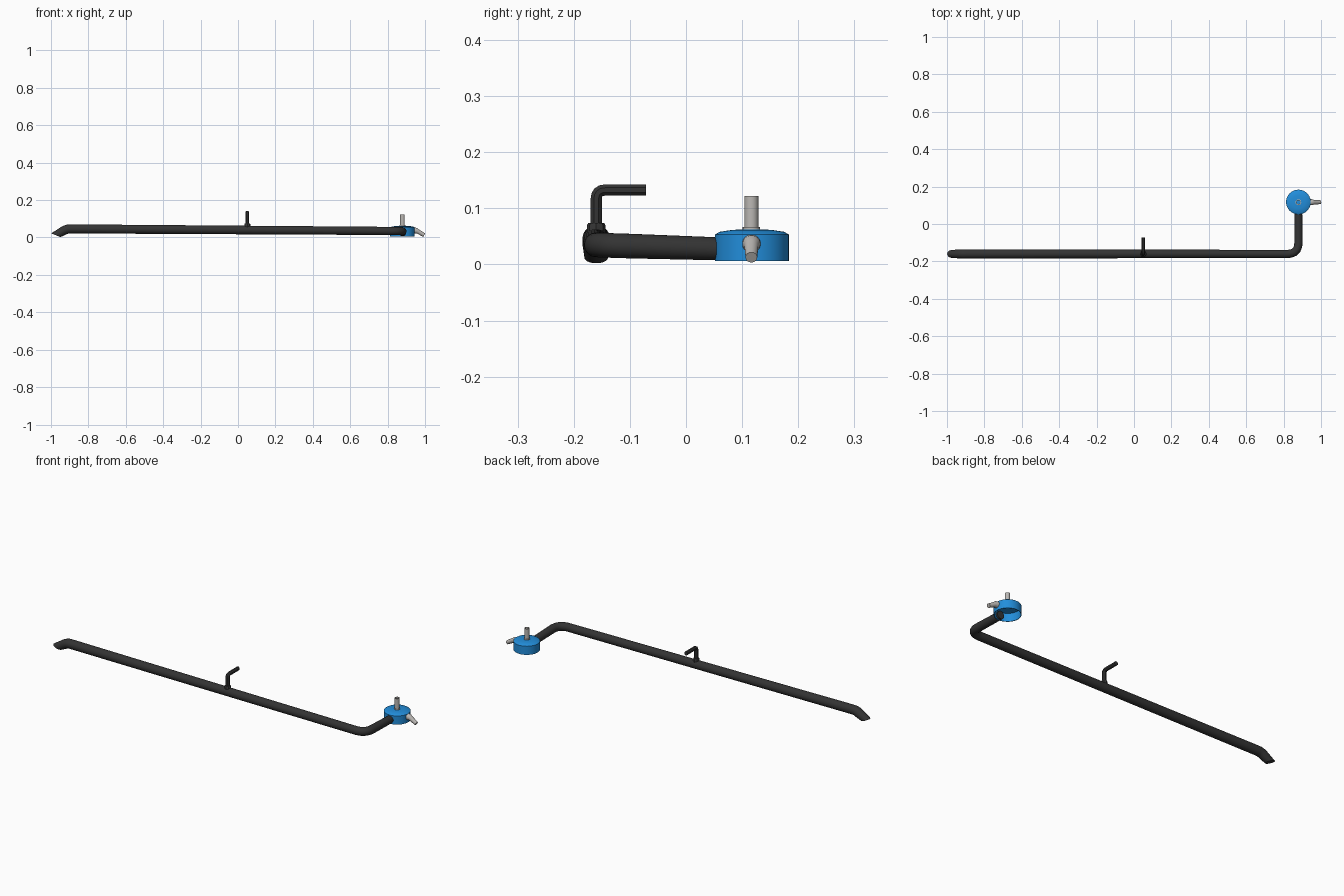
import bpy, bmesh, math
from mathutils import Vector

if "Cube" in bpy.data.objects:
    bpy.data.objects.remove(bpy.data.objects["Cube"])


def material(name, rgb):
    m = bpy.data.materials.new(name)
    m.diffuse_color = (*rgb, 1)
    m.use_nodes = True
    m.node_tree.nodes["Principled BSDF"].inputs["Base Color"].default_value = m.diffuse_color
    return m


BLACK = material("dark_grey", (0.033, 0.033, 0.033))
BLUE = material("bright_blue", (0.016, 0.27, 0.71))
GREY = material("light_grey", (0.50, 0.48, 0.46))


def finish(name, bm, mat, angle=35):
    bmesh.ops.recalc_face_normals(bm, faces=bm.faces)
    me = bpy.data.meshes.new(name)
    bm.to_mesh(me)
    bm.free()
    ob = bpy.data.objects.new(name, me)
    bpy.context.collection.objects.link(ob)
    me.materials.append(mat)
    bpy.ops.object.select_all(action='DESELECT')
    bpy.context.view_layer.objects.active = ob
    ob.select_set(True)
    bpy.ops.object.shade_smooth_by_angle(angle=math.radians(angle))
    return ob


def fillet(a, corner, b, dist, steps):
    """Points of a rounded corner (quadratic curve) between a and b."""
    a, c, b = Vector(a), Vector(corner), Vector(b)
    p, q = c + (a - c).normalized() * dist, c + (b - c).normalized() * dist
    out = []
    for i in range(steps + 1):
        t = i / steps
        out.append(p * (1 - t) ** 2 + c * 2 * t * (1 - t) + q * t * t)
    return out


def sweep(name, pts, radii, sides, mat, start_normal=None, angle=35):
    """Round tube along a path; start_normal gives a slanted first end."""
    pts = [Vector(p) for p in pts]
    bm = bmesh.new()
    rings, prev = [], None
    for i, p in enumerate(pts):
        t0 = (p - pts[i - 1]).normalized() if i else (pts[1] - p).normalized()
        t1 = (pts[i + 1] - p).normalized() if i < len(pts) - 1 else t0
        t = (t0 + t1).normalized()
        if prev is None:
            u = t.cross(Vector((0, 0, 1)))
            u = u.normalized() if u.length > 0.01 else Vector((1, 0, 0))
        else:
            u = prev[0].rotation_difference(t) @ prev[1]
        v = t.cross(u)
        prev = (t, u)
        ring = []
        for k in range(sides):
            a = 2 * math.pi * (k + 0.5) / sides
            o = (u * math.cos(a) + v * math.sin(a)) * radii[i]
            if i == 0 and start_normal:
                n = Vector(start_normal)
                o -= t * (o.dot(n) / t.dot(n))
            ring.append(bm.verts.new(p + o))
        rings.append(ring)
    for r, s in zip(rings, rings[1:]):
        for k in range(sides):
            j = (k + 1) % sides
            bm.faces.new((r[k], r[j], s[j], s[k]))
    bm.faces.new(rings[0])
    bm.faces.new(rings[-1])
    return finish(name, bm, mat, angle)


def lathe(name, profile, centre, sides, mat, closed=False):
    """Turn an (r, z) profile around a vertical axis; r = 0 makes a pole."""
    bm = bmesh.new()
    vs = [bm.verts.new((centre[0] + r, centre[1], z)) for r, z in profile]
    es = [bm.edges.new(e) for e in zip(vs, vs[1:])]
    if closed:
        es.append(bm.edges.new((vs[-1], vs[0])))
    bmesh.ops.spin(bm, geom=vs + es, cent=(*centre, 0), axis=(0, 0, 1),
                   angle=2 * math.pi, steps=sides, use_duplicate=False)
    bmesh.ops.remove_doubles(bm, verts=bm.verts, dist=1e-5)
    return finish(name, bm, mat)


Y = -0.16
CX, CY = 0.879, 0.1175

# Long shaft: slanted tip, slight bend, straight run, elbow into the head
tip, bend = (-0.974, Y, 0.012), (-0.915, Y, 0.046)
elbow, arm_end = (CX, Y, 0.0345), (CX, CY - 0.05, 0.0275)
path = [tip] + fillet(tip, bend, elbow, 0.018, 4) \
    + fillet(bend, elbow, arm_end, 0.06, 8) + [arm_end]
radii = [0.021] + [0.0245] * 5 + [0.022] * 9 + [0.0205]
sweep("shaft", path, radii, 24, BLACK, start_normal=(-0.375, 0, -0.927))

# Side handle with its base nut
lathe("handle_nut", [(0, 0.05), (0.0165, 0.05), (0.0165, 0.070), (0.014, 0.074), (0, 0.074)],
      (0.05, Y), 8, BLACK)
h0, hc, h1 = (0.05, Y, 0.055), (0.05, Y, 0.1325), (0.05, -0.071, 0.1325)
hp = [h0] + fillet(h0, hc, h1, 0.016, 4) + [h1]
sweep("handle", hp, [0.0108] * len(hp), 8, BLACK, angle=30)

# Cup-shaped head, open underneath
lathe("head_cup", [(0, 0.063), (0.035, 0.0615), (0.058, 0.058), (0.066, 0.053), (0.066, 0.006),
                   (0.063, 0.006), (0.063, 0.050), (0, 0.056)], (CX, CY), 40, BLUE)

# Upright pipe, open at the top with a blue plug, and its collar
lathe("upright_pipe", [(0.0125, 0.055), (0.0125, 0.122), (0.0105, 0.122), (0.0105, 0.055)],
      (CX, CY - 0.001), 20, GREY, closed=True)
lathe("pipe_collar", [(0.0125, 0.06), (0.0155, 0.06), (0.0155, 0.067), (0.0125, 0.067)],
      (CX, CY - 0.001), 20, GREY, closed=True)

# Angled outlet spout on the side of the head
sp = [(0.940, 0.037), (0.953, 0.036), (0.961, 0.0325), (0.996, 0.0125)]
sweep("outlet_spout", [(x, CY - 0.001, z) for x, z in sp],
      [0.0165, 0.016, 0.0125, 0.0105], 20, GREY)
